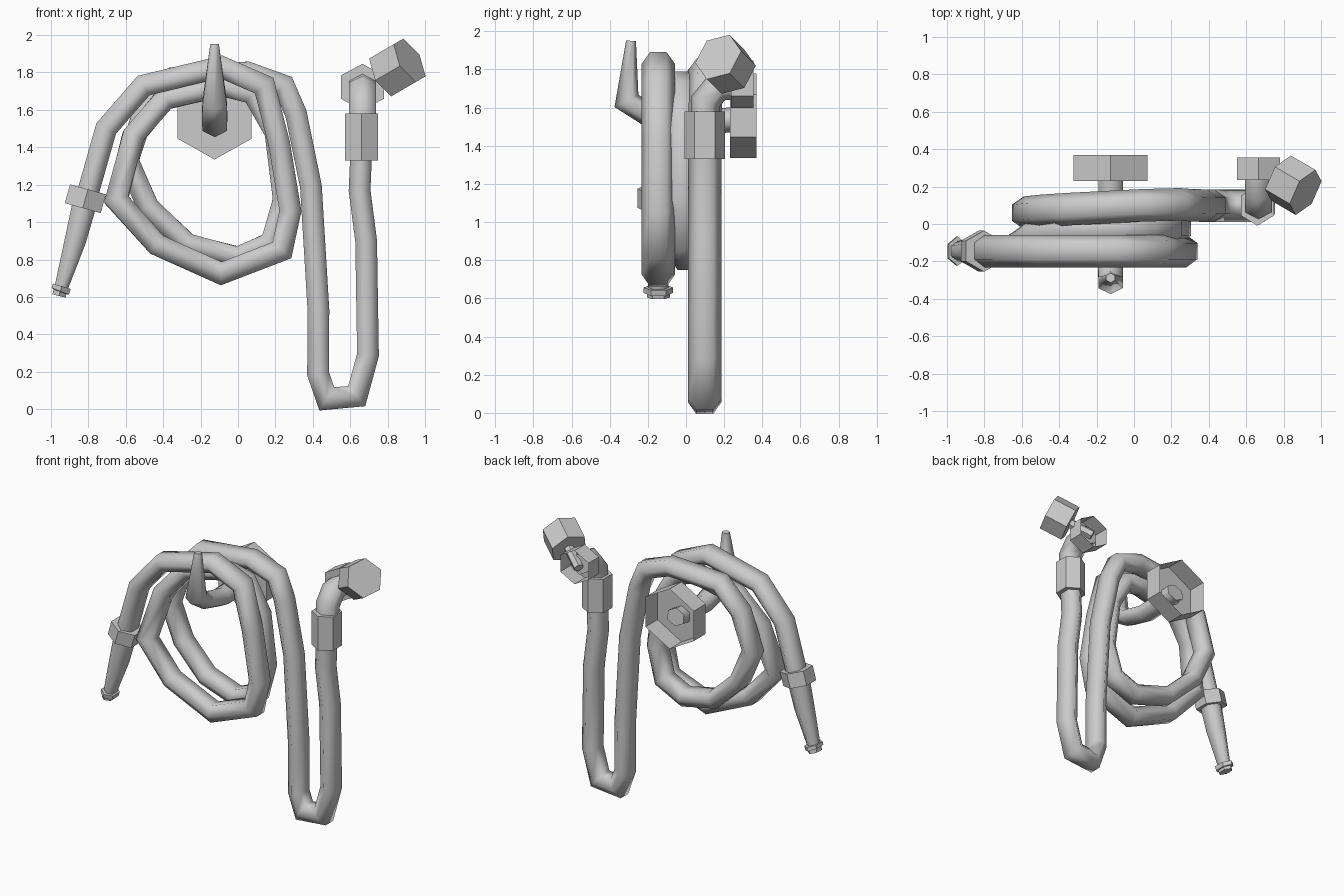
import bpy, bmesh, math
from mathutils import Vector

X, Y = Vector((1, 0, 0)), Vector((0, 1, 0))


def sweep(name, pts, radii, side=Y, turn=0.0, smooth=True, caps=(True, True), sides=6):
    """Sweep a mitred hexagon along a path; radii = (along side, across) per point."""
    pts = [Vector(p) for p in pts]
    if isinstance(radii, tuple):
        radii = [radii] * len(pts)
    bm = bmesh.new()
    rings = []
    for i, p in enumerate(pts):
        a = (p - pts[i - 1]).normalized() if i else None
        b = (pts[i + 1] - p).normalized() if i < len(pts) - 1 else None
        a, b = a or b, b or a
        t = (a + b).normalized()
        n = t.cross(side).normalized()
        s = n.cross(t).normalized()
        miter = 1 / max(t.dot(a), 0.6)
        rs, rn = radii[i]
        ring = []
        for k in range(sides):
            w = turn + math.tau * k / sides
            ring.append(bm.verts.new(p + s * rs * math.cos(w) + n * rn * miter * math.sin(w)))
        rings.append(ring)
    for r, q in zip(rings, rings[1:]):
        for k in range(sides):
            j = (k + 1) % sides
            bm.faces.new((r[k], r[j], q[j], q[k])).smooth = smooth
    for ring, cap in ((rings[0], caps[0]), (rings[-1], caps[1])):
        if cap:
            bm.faces.new(ring)
    bmesh.ops.recalc_face_normals(bm, faces=bm.faces)
    me = bpy.data.meshes.new(name)
    bm.to_mesh(me)
    bm.free()
    ob = bpy.data.objects.new(name, me)
    bpy.context.collection.objects.link(ob)
    return ob


FLAT = math.pi / 6

# hose: hanging loop, then two turns coiled over the hook, ending at the nozzle
hose = [
    (.66, .098, 1.4), (.65, .098, 1.17), (.685, .098, .9), (.695, .098, .29),
    (.635, .098, .07), (.475, .098, .055), (.428, .098, .19), (.43, .098, .53),
    (.39, .098, 1.19), (.31, .1, 1.58), (.245, .105, 1.73), (.05, .1, 1.8),
    (-.34, .08, 1.77), (-.5, .07, 1.6), (-.59, .06, 1.33), (-.48, .05, 1.08),
    (-.27, .03, .88), (0, .0, .81), (.18, -.01, .89), (.245, -.02, 1.12),
    (.2, -.02, 1.48), (.08, -.02, 1.69), (-.08, -.02, 1.73), (-.39, -.03, 1.66),
    (-.56, -.07, 1.46), (-.65, -.13, 1.12), (-.435, -.145, .88), (-.09, -.145, .725),
    (.235, -.145, .85), (.28, -.145, 1.06), (.22, -.145, 1.42), (.14, -.145, 1.73),
    (-.09, -.145, 1.83), (-.505, -.145, 1.73), (-.705, -.145, 1.5), (-.81, -.145, 1.13),
]
sweep("hose", hose, (.087, .067))

# nozzle with collar and tip ring
sweep("nozzle_collar", [(-.802, -.145, 1.175), (-.83, -.145, 1.075)], (.11, .115), smooth=False)
sweep("nozzle", [(-.82, -.145, 1.1), (-.87, -.145, .9), (-.945, -.145, .65)],
      [(.08, .075), (.075, .066), (.052, .042)])
sweep("nozzle_tip", [(-.942, -.145, .657), (-.95, -.145, .63), (-.951, -.145, .628), (-.957, -.145, .605)],
      [(.078, .057), (.078, .057), (.06, .042), (.06, .042)], smooth=False)

# wall hook with hollow hexagonal base
sweep("hook_base", [(-.125, .23, 1.557), (-.125, .37, 1.557)], (.228, .222), X, FLAT, False, (True, False))
sweep("hook", [(-.125, .3, 1.545), (-.125, .18, 1.53), (-.125, -.02, 1.52), (-.125, -.2, 1.565),
               (-.125, -.312, 1.635), (-.125, -.288, 1.95)],
      [(.075, .065)] * 3 + [(.078, .062), (.075, .06), (.027, .026)], X, FLAT)

# hose coupling, pipe elbow and hollow wall flange
sweep("hose_coupling", [(.66, .098, 1.33), (.66, .098, 1.58)], (.107, .101), smooth=False)
sweep("pipe_elbow", [(.665, .1, 1.5), (.665, .1, 1.63), (.665, .165, 1.71), (.665, .29, 1.722)],
      (.083, .075), X, FLAT)
sweep("wall_flange", [(.665, .235, 1.722), (.665, .355, 1.722)], (.133, .124), X, FLAT, False, (True, False))

# valve stem and knob
axis = Vector((.77, -.45, .45)).normalized()
knob = Vector((.852, .207, 1.827))
sweep("valve_stem", [knob - axis * .26, knob], (.035, .035), smooth=False)
sweep("valve_knob", [knob - axis * .085, knob + axis * .085], (.135, .135), smooth=False)
